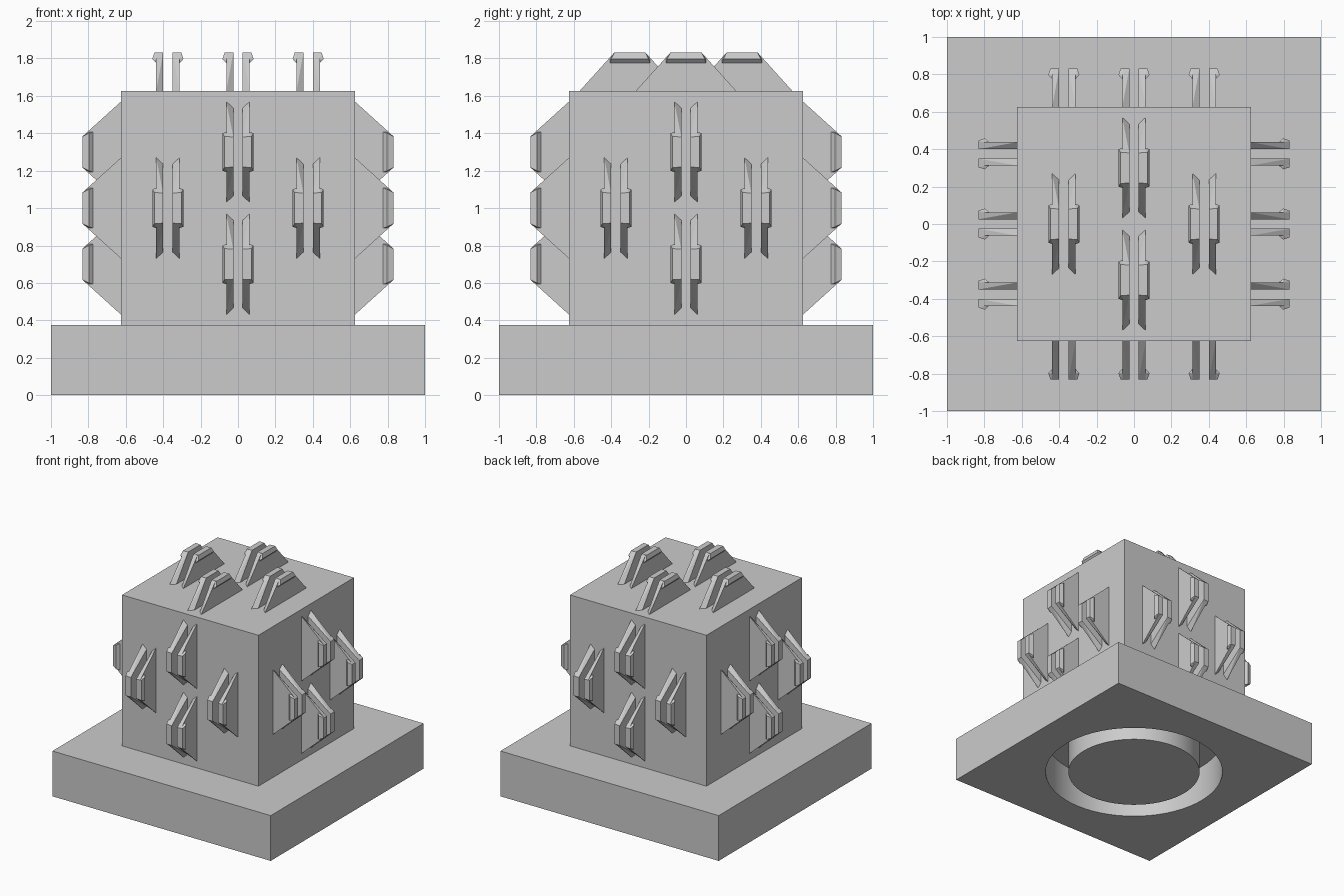
import bpy, bmesh
from math import pi
from mathutils import Matrix, Vector

cube = bpy.data.objects.get("Cube")
if cube:
    bpy.data.objects.remove(cube, do_unlink=True)

grey = bpy.data.materials.new("light_grey")
grey.use_nodes = True
grey.diffuse_color = (0.6, 0.6, 0.6, 1)
bsdf = next(n for n in grey.node_tree.nodes if n.type == 'BSDF_PRINCIPLED')
bsdf.inputs["Base Color"].default_value = (0.6, 0.6, 0.6, 1)


def mesh_from(bm, name):
    bmesh.ops.recalc_face_normals(bm, faces=bm.faces[:])
    mesh = bpy.data.meshes.new(name)
    bm.to_mesh(mesh)
    bm.free()
    mesh.materials.append(grey)
    return mesh


def add_object(mesh, name):
    ob = bpy.data.objects.new(name, mesh)
    bpy.context.collection.objects.link(ob)
    return ob


def box(name, size, bottom, height):
    bm = bmesh.new()
    bmesh.ops.create_cube(bm, size=1, matrix=Matrix.Translation((0, 0, bottom + height / 2))
                          @ Matrix.Diagonal((size, size, height, 1)))
    return add_object(mesh_from(bm, name), name)


BASE_H, CUBE = 0.375, 1.25
base = box("base_plate", 2, 0, BASE_H)
box("block", CUBE, BASE_H, CUBE)

# Round groove in the underside, cut with a spun rectangle
bm = bmesh.new()
ring = [bm.verts.new(p) for p in ((0.52, 0, -0.1), (0.7, 0, -0.1),
                                  (0.7, 0, 0.31), (0.52, 0, 0.31))]
edges = [bm.edges.new((ring[i], ring[(i + 1) % 4])) for i in range(4)]
bmesh.ops.spin(bm, geom=ring + edges, axis=(0, 0, 1), cent=(0, 0, 0),
               angle=2 * pi, steps=64, use_duplicate=False)
bmesh.ops.remove_doubles(bm, verts=bm.verts[:], dist=0.0005)
cutter = add_object(mesh_from(bm, "groove_cutter"), "groove_cutter")
cutter.hide_render = True
cut = base.modifiers.new("groove", 'BOOLEAN')
cut.operation = 'DIFFERENCE'
cut.solver = 'EXACT'
cut.object = cutter
bpy.context.view_layer.objects.active = base
bpy.ops.object.select_all(action='DESELECT')
base.select_set(True)
bpy.ops.object.modifier_apply(modifier=cut.name)
bpy.data.objects.remove(cutter, do_unlink=True)
bpy.ops.object.shade_smooth_by_angle(angle=pi / 6)


# Clip: two mirrored prongs, each a tapered plate with an outward hook
# Points are (across, half length, height)
PLATE = [(0.0625, 0.27, 0), (0.0625, 0.105, 0.165), (0.0625, 0.083, 0.207),
         (0.025, 0.235, 0), (0.025, 0.08, 0.155), (0.025, 0.08, 0.207)]
HOOK = [(0.0625, 0.107, 0.15), (0.0625, 0.107, 0.17), (0.0625, 0.083, 0.207),
        (0.083, 0.1, 0.172), (0.072, 0.083, 0.207)]


def hull(bm, points, side):
    verts = [bm.verts.new((side * x, s * y, z)) for x, y, z in points for s in (-1, 1)]
    bmesh.ops.convex_hull(bm, input=verts)


bm = bmesh.new()
for side in (-1, 1):
    hull(bm, PLATE, side)
    hull(bm, HOOK, side)
bmesh.ops.dissolve_limit(bm, angle_limit=0.02, verts=bm.verts[:], edges=bm.edges[:])
clip_mesh = mesh_from(bm, "clip")

# Four clips in a diamond on the top and on each side of the block
centre = Matrix.Translation((0, 0, BASE_H + CUBE / 2))
upright = Matrix.Rotation(pi / 2, 4, 'X')
faces = {"top": Matrix.Identity(4)}
for k, name in enumerate(("front", "left", "back", "right")):
    faces[name] = Matrix.Rotation(k * pi / 2, 4, 'Z') @ upright
spots = {"a": (-0.375, 0), "b": (0.375, 0), "c": (0, 0.3), "d": (0, -0.3)}
for face, turn in faces.items():
    for spot, (x, y) in spots.items():
        clip = add_object(clip_mesh, f"{face}_clip_{spot}")
        clip.matrix_world = centre @ turn @ Matrix.Translation(Vector((x, y, CUBE / 2)))
